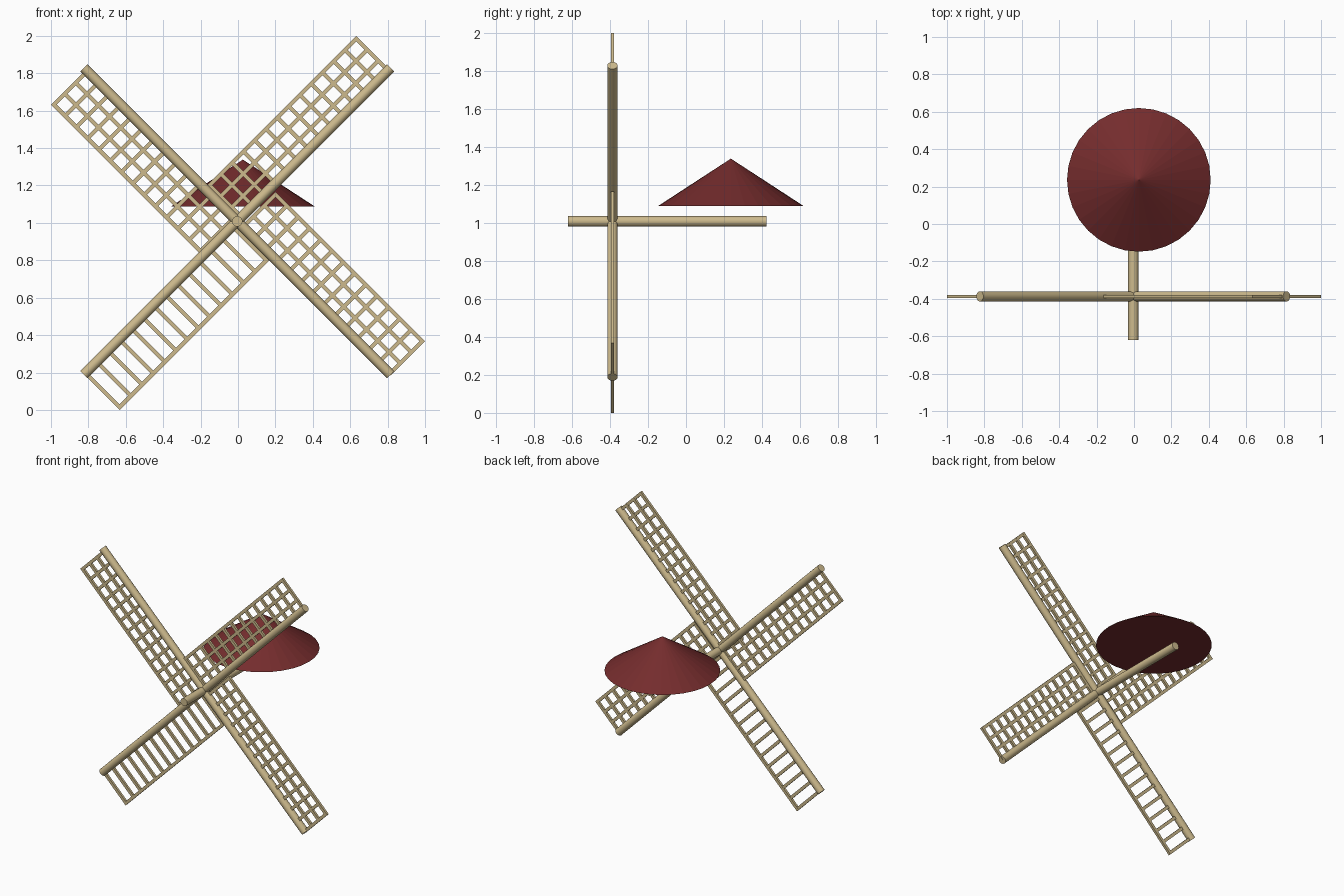
import bpy, bmesh, math
from mathutils import Vector, Matrix

if "Cube" in bpy.data.objects:
    bpy.data.objects.remove(bpy.data.objects["Cube"])


def material(name, rgb):
    m = bpy.data.materials.new(name)
    m.diffuse_color = (*rgb, 1)
    m.use_nodes = True
    m.node_tree.nodes["Principled BSDF"].inputs["Base Color"].default_value = m.diffuse_color
    return m


WOOD = material("pale wood", (0.61, 0.49, 0.265))
RED = material("dark red", (0.175, 0.025, 0.026))


def finish(name, bm, mat, smooth=True):
    me = bpy.data.meshes.new(name)
    bm.to_mesh(me)
    bm.free()
    ob = bpy.data.objects.new(name, me)
    bpy.context.collection.objects.link(ob)
    me.materials.append(mat)
    if smooth:
        bpy.ops.object.select_all(action='DESELECT')
        ob.select_set(True)
        bpy.context.view_layer.objects.active = ob
        bpy.ops.object.shade_smooth_by_angle(angle=math.radians(40))
    return ob


def rod(bm, a, b, r, sides):
    """Closed cylinder from a to b."""
    a, b = Vector(a), Vector(b)
    d = b - a
    mat = Matrix.Translation((a + b) / 2) @ d.to_track_quat('Z', 'Y').to_matrix().to_4x4()
    bmesh.ops.create_cone(bm, cap_ends=True, segments=sides, radius1=r, radius2=r,
                          depth=d.length, matrix=mat)


def board(bm, a, b, width, depth):
    """Flat batten from a to b in the sail plane."""
    d = b - a
    x = d.normalized()
    y = Vector((0, 1, 0))
    z = x.cross(y)
    rot = Matrix((x, y, z)).transposed().to_4x4()
    bmesh.ops.create_cube(bm, size=1, matrix=Matrix.Translation((a + b) / 2) @ rot
                          @ Matrix.Diagonal((d.length, depth, width, 1)))


SAIL_Y = -0.387
HUB_X, HUB_Z = -0.004, 1.008

# axle
bm = bmesh.new()
rod(bm, (HUB_X, -0.62, HUB_Z), (HUB_X, 0.424, HUB_Z), 0.028, 16)
finish("axle", bm, WOOD)

# two long crossing spars
for name, s in (("spar_rising", 1), ("spar_falling", -1)):
    bm = bmesh.new()
    e = 0.82
    rod(bm, (HUB_X - e, SAIL_Y, HUB_Z - s * e), (HUB_X + e, SAIL_Y, HUB_Z + s * e), 0.027, 16)
    finish(name, bm, WOOD)

# four lattice sails; the lower left one has lost its middle battens
INNER, OUTER, WIDTH, BARS = 0.035, 1.144, 0.249, 14
HALF = 0.0105
for name, angle, battens in (("upper_right", 45, True), ("upper_left", 135, True),
                             ("lower_left", 225, False), ("lower_right", 315, True)):
    t = math.radians(angle)
    u = Vector((math.cos(t), 0, math.sin(t)))
    v = Vector((-math.sin(t), 0, math.cos(t)))

    def at(a, b):
        return Vector((0, SAIL_Y, 1.0)) + u * a + v * b

    bm = bmesh.new()
    # cross bars
    for i in range(BARS):
        a = INNER + (OUTER - INNER) * i / (BARS - 1)
        board(bm, at(a, 0), at(a, WIDTH), 2 * HALF, 0.016)
    # outer rail and middle battens
    for k in ((1, 2, 3) if battens else (3,)):
        board(bm, at(INNER - HALF, WIDTH * k / 3), at(OUTER + HALF, WIDTH * k / 3),
              2 * HALF, 0.017)
    finish("sail_" + name, bm, WOOD, smooth=False)

# conical roof
bm = bmesh.new()
bmesh.ops.create_cone(bm, cap_ends=True, segments=32, radius1=0.384, radius2=0, depth=0.25,
                      matrix=Matrix.Translation((0.026, 0.236, 1.213)))
finish("roof", bm, RED, smooth=False)
